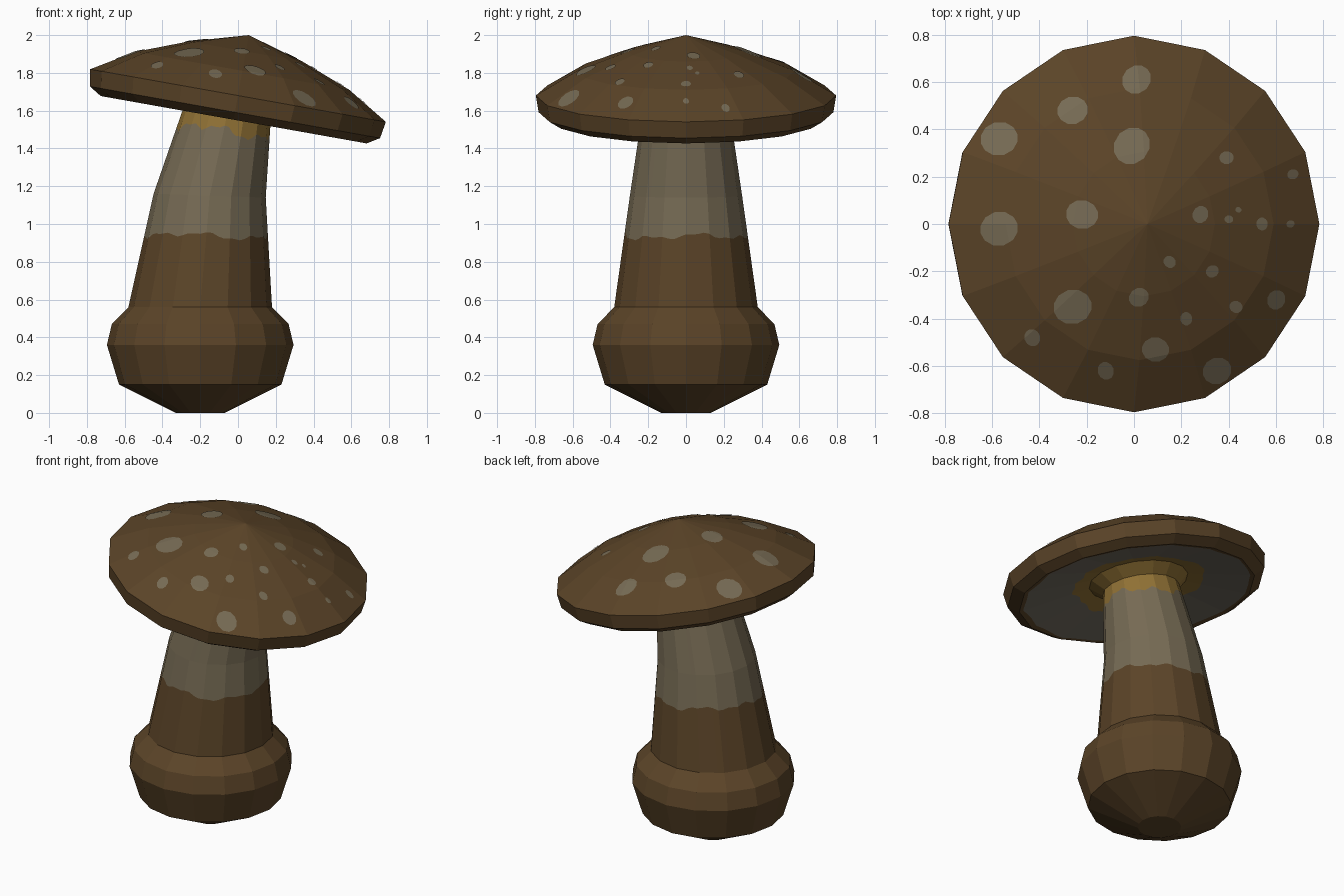
import bpy, bmesh, math
from mathutils import Vector, Matrix

if "Cube" in bpy.data.objects:
    bpy.data.objects.remove(bpy.data.objects["Cube"], do_unlink=True)

SIDES, SPLITS = 16, 4
COLUMNS = SIDES * SPLITS
TILT = 10.1
CAP_CENTRE = Vector((0, 0, 1.68))
CAP_AXIS = Matrix.Rotation(math.radians(TILT), 3, 'Y') @ Vector((0, 0, 1))


def make_material(name, colour):
    mat = bpy.data.materials.new(name)
    mat.use_nodes = True
    mat.diffuse_color = (*colour, 1)
    mat.node_tree.nodes["Principled BSDF"].inputs["Base Color"].default_value = (*colour, 1)
    return mat


brown = make_material("earth brown", (0.105, 0.058, 0.021))
cream = make_material("dull cream", (0.18, 0.145, 0.088))
yellow = make_material("ochre yellow", (0.28, 0.165, 0.035))
grey = make_material("gill grey", (0.16, 0.14, 0.11))


def ring(centre, radius, tilt=0):
    """Points along the straight edges of a tilted regular polygon."""
    turn = Matrix.Rotation(math.radians(tilt), 3, 'Y')
    corners = [Vector((math.cos(a), math.sin(a), 0)) * radius
               for a in (math.tau * i / SIDES for i in range(SIDES))]
    return [Vector(centre) + turn @ corners[i // SPLITS].lerp(
                corners[(i // SPLITS + 1) % SIDES], i % SPLITS / SPLITS)
            for i in range(COLUMNS)]


def wavy(lower, upper, level, amount):
    """Ragged paint line lying on the surface between two rings."""
    def wave(i):
        a = math.tau * i / COLUMNS
        return (math.sin(3 * a + 1) + math.sin(7 * a) + math.sin(17 * a + 2) * 0.6) / 2
    return [p.lerp(q, level + amount * wave(i))
            for i, (p, q) in enumerate(zip(lower, upper))]


def make_object(name, bm, materials):
    mesh = bpy.data.meshes.new(name)
    bm.to_mesh(mesh)
    bm.free()
    for mat in materials:
        mesh.materials.append(mat)
    obj = bpy.data.objects.new(name, mesh)
    bpy.context.collection.objects.link(obj)
    return obj


def loft(rings, bands):
    """Skin the rings from bottom to top; bands gives each strip's material."""
    bm = bmesh.new()
    rows = [[bm.verts.new(p) for p in points] for points in rings]
    for low, high, band in zip(rows, rows[1:], bands):
        for i in range(COLUMNS):
            j = (i + 1) % COLUMNS
            bm.faces.new((low[i], low[j], high[j], high[i])).material_index = band
    bmesh.ops.remove_doubles(bm, verts=bm.verts, dist=0.0001)
    return bm


# Stalk: bulb, leaning stem and flared top
bulb = [ring((-0.2, 0, z), r) for z, r in
        ((0, 0), (0, 0.13), (0.15, 0.43), (0.36, 0.494), (0.47, 0.468), (0.56, 0.38))]
bend = ring((-0.15, 0, 1.15), 0.297, 2)
neck = ring((-0.055, 0, 1.59), 0.232, TILT)
flare = ring((-0.035, 0, 1.645), 0.3, TILT)
stem = [wavy(bulb[-1], bend, 0.64, 0.035), bend, wavy(bend, neck, 0.78, 0.07), neck, flare]
make_object("stalk", loft(bulb + stem, [0] * len(bulb) + [1, 1, 2, 2]),
            [brown, cream, yellow])


# Cap: domed top, thick rim and hollow underside
def cap_ring(radius, height):
    return ring(CAP_CENTRE + CAP_AXIS * height, radius, TILT)


lip = cap_ring(0.715, -0.13)
underside = [flare, wavy(flare, lip, 0.24, 0.06), wavy(flare, lip, 0.94, 0.025), lip]
rim = [cap_ring(0.78, -0.09), cap_ring(0.795, 0)]
dome = [rim[-1]] + [cap_ring(r, h) for r, h in ((0.575, 0.133), (0.305, 0.237), (0, 0.325))]
make_object("cap", loft(underside + rim + dome[1:], [1, 2] + [0] * 6),
            [brown, yellow, grey])

# Spots: thin pieces of the dome trimmed to rounded outlines (x, y, radius)
SPOTS = (
    (-.57, .36, .073), (-.26, .48, .06), (.01, .61, .059), (-.01, .33, .075),
    (-.57, -.02, .074), (-.22, .04, .063), (-.26, -.35, .075), (-.43, -.48, .034),
    (-.12, -.62, .035), (.09, -.53, .053), (.35, -.62, .057), (.6, -.32, .039),
    (.43, -.35, .026), (.22, -.4, .026), (.02, -.31, .04), (.15, -.16, .025),
    (.33, -.2, .026), (.28, .04, .034), (.4, .02, .017), (.44, .06, .012),
    (.54, 0, .025), (.66, 0, .016), (.39, .28, .028), (.67, .21, .022))
spots = bmesh.new()
for x, y, radius in SPOTS:
    patch = loft(dome, [0] * 3)
    for k in range(12):
        a = math.tau * k / 12
        side = Vector((math.cos(a), math.sin(a), 0))
        reach = radius * (1 + 0.06 * math.sin(2 * a + x * 20))
        bmesh.ops.bisect_plane(patch, geom=patch.verts[:] + patch.edges[:] + patch.faces[:],
                               plane_co=Vector((x, y, 0)) + side * reach,
                               plane_no=side, clear_outer=True)
    bmesh.ops.translate(patch, verts=patch.verts, vec=CAP_AXIS * 0.004)
    piece = bpy.data.meshes.new("spot_piece")
    patch.to_mesh(piece)
    patch.free()
    spots.from_mesh(piece)
    bpy.data.meshes.remove(piece)
make_object("cap_spots", spots, [cream])
